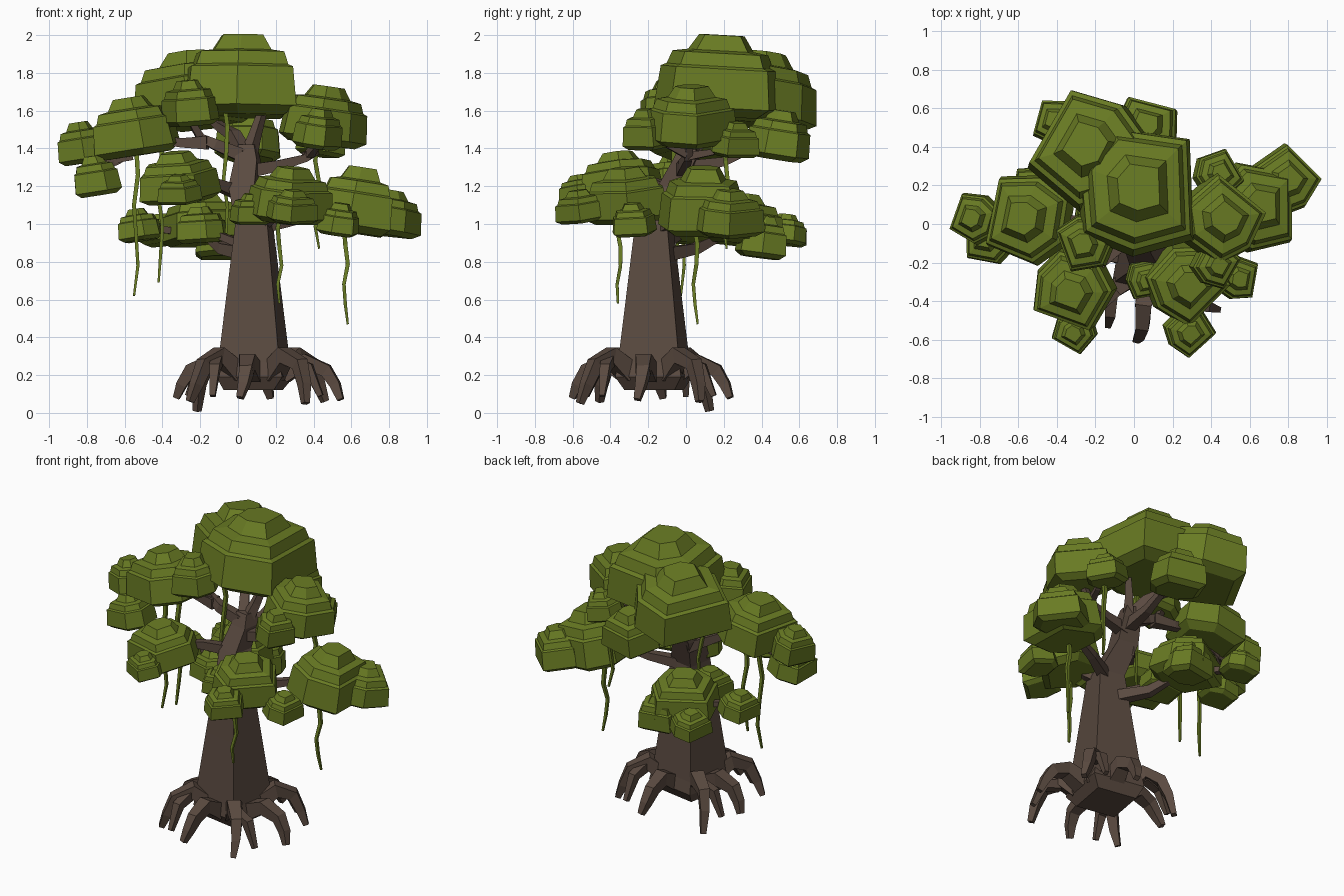
import bpy, bmesh, math
from mathutils import Vector, Matrix


def material(name, col):
    m = bpy.data.materials.new(name)
    m.diffuse_color = (*col, 1)
    return m


GREEN = material("leaf green", (0.142, 0.200, 0.017))
BROWN = material("bark brown", (0.102, 0.068, 0.051))


def loft(name, rings, mat):
    """Skin a list of closed rings (lists of Vectors) and cap both ends."""
    bm = bmesh.new()
    vr = [[bm.verts.new(p) for p in r] for r in rings]
    n = len(vr[0])
    for a, b in zip(vr, vr[1:]):
        for i in range(n):
            j = (i + 1) % n
            bm.faces.new((a[i], a[j], b[j], b[i]))
    bm.faces.new(vr[0][::-1])
    bm.faces.new(vr[-1])
    bmesh.ops.recalc_face_normals(bm, faces=bm.faces)
    me = bpy.data.meshes.new(name)
    bm.to_mesh(me)
    bm.free()
    me.materials.append(mat)
    ob = bpy.data.objects.new(name, me)
    bpy.context.collection.objects.link(ob)
    return ob


def tube(name, pts, radii, mat, sides=4):
    """Tapered low-poly limb along a path."""
    pts = [Vector(p) for p in pts]
    d = pts[-1] - pts[0]
    side = Vector((-d.y, d.x, 0))
    side = side.normalized() if side.length > 0.08 else Vector((1, 0, 0))
    rings = []
    for i, p in enumerate(pts):
        t = (pts[min(i + 1, len(pts) - 1)] - pts[max(i - 1, 0)]).normalized()
        v = t.cross(side).normalized()
        u = v.cross(t)
        ring = []
        for k in range(sides):
            a = math.tau * (k + 0.5) / sides
            ring.append(p + radii[i] * (math.cos(a) * u + math.sin(a) * v))
        rings.append(ring)
    return loft(name, rings, mat)


# --- trunk: square section, slightly turned, leaning back at the top
TRUNK = [(0.08, -0.17, 0.12, 0.19), (0.09, -0.17, 0.19, 0.25),
         (0.085, -0.17, 0.27, 0.232), (0.085, -0.17, 0.68, 0.170),
         (0.085, -0.17, 1.00, 0.122), (0.03, -0.07, 1.20, 0.098),
         (0.05, 0.0, 1.34, 0.085), (0.05, 0.02, 1.42, 0.06)]
loft("trunk", [[Vector((x + r * math.cos(math.radians(35 + 90 * k)),
                        y + r * math.sin(math.radians(35 + 90 * k)), z))
                for k in range(4)] for x, y, z, r in TRUNK], BROWN)

# --- roots: (direction in degrees, reach, tip height), arching out and down
ROOTS = [(-10, 0.45, 0.07), (35, 0.44, 0.06), (80, 0.42, 0.08), (136, 0.44, 0.01),
         (172, 0.43, 0.08), (-142, 0.45, 0.06), (-102, 0.43, 0.08), (-56, 0.46, 0.05)]
for n, (deg, reach, tip) in enumerate(ROOTS):
    def at(f, z, turn=0):
        a = math.radians(deg + turn)
        return (0.1 + reach * f * math.cos(a), -0.18 + reach * f * math.sin(a), z)
    lift = 0.025 if n % 2 else -0.01
    tube(f"root_{n}", [at(0.32, 0.21), at(0.58, 0.28 + lift), at(0.82, 0.235 + lift, 3),
                       at(0.93, 0.15, 2), at(1, tip)],
         [0.075, 0.06, 0.048, 0.038, 0.024], BROWN)
    if n % 2:  # side shoot on the corner roots
        tube(f"root_shoot_{n}", [at(0.6, 0.28), at(0.8, 0.24, 14), at(0.93, 0.09, 18)],
             [0.045, 0.038, 0.02], BROWN)

# --- foliage: (x, y, bottom, top, radius, direction of the long side)
CLUMPS = [
    (0.03, 0.18, 1.57, 2.00, 0.36, 2), (-0.24, 0.39, 1.52, 1.91, 0.32, 150),
    (-0.56, 0.03, 1.36, 1.67, 0.25, 168), (-0.83, 0.03, 1.32, 1.54, 0.14, 160),
    (-0.76, -0.07, 1.15, 1.36, 0.15, 180), (0.455, 0.03, 1.42, 1.73, 0.235, 51),
    (0.43, -0.21, 1.40, 1.61, 0.13, -30), (0.44, 0.26, 1.36, 1.54, 0.135, 30),
    (0.64, 0.09, 0.95, 1.30, 0.25, 0), (0.79, 0.23, 0.94, 1.18, 0.185, 45),
    (0.06, 0.50, 1.34, 1.60, 0.185, 75), (-0.19, 0.29, 0.89, 1.16, 0.23, 120),
    (-0.41, 0.53, 0.89, 1.05, 0.13, 165), (-0.53, 0.18, 0.91, 1.08, 0.13, 170),
    (-0.10, 0.41, 0.82, 1.04, 0.15, 100), (-0.26, -0.10, 1.52, 1.76, 0.16, 200),
    (-0.20, 0.03, 0.90, 1.09, 0.15, 170), (-0.32, -0.35, 1.12, 1.38, 0.225, -110),
    (-0.31, -0.56, 1.11, 1.26, 0.12, -120), (0.28, -0.31, 1.01, 1.30, 0.225, -45),
    (0.07, -0.29, 1.00, 1.16, 0.12, -80), (0.29, -0.56, 1.01, 1.18, 0.135, -48),
    (0.54, -0.28, 0.94, 1.11, 0.125, -10)]
# uneven six-sided outline: (angle, radius) and stepped dome: (radius, height)
OUTLINE = [(-44, 1.05), (44, 1.04), (112, 1.0), (158, 0.97), (216, 1.05), (262, 0.95)]
DOME = [(0.76, 0), (1.0, 0.11), (0.93, 0.59), (0.84, 0.62), (0.76, 0.78),
        (0.52, 0.81), (0.36, 1.0)]
for n, (x, y, z0, z1, r, turn) in enumerate(CLUMPS):
    tilt = Matrix.Rotation(math.radians(9) * min(1, math.hypot(x, y) / 0.5), 3,
                           Vector((-y, x, 0)))
    mid = Vector((x, y, (z0 + z1) / 2))
    rings = []
    for fr, fz in DOME:
        ring = []
        for da, s in OUTLINE:
            a = math.radians(turn + da)
            ring.append(mid + tilt @ Vector((r * fr * s * math.cos(a), r * fr * s * math.sin(a),
                                             (fz - 0.5) * (z1 - z0))))
        rings.append(ring)
    loft(f"foliage_{n}", rings, GREEN)

# --- branches: crooked limbs from the trunk into the clumps
BRANCHES = [
    [(0.05, 0.0, 1.34), (0.09, 0.06, 1.47), (0.15, 0.12, 1.66)],
    [(0.04, 0.0, 1.36), (-0.02, 0.10, 1.47), (-0.10, 0.24, 1.52), (-0.2, 0.36, 1.62)],
    [(0.03, 0.0, 1.36), (-0.12, -0.02, 1.42), (-0.20, 0.0, 1.46), (-0.27, -0.05, 1.58)],
    [(-0.16, -0.01, 1.43), (-0.3, 0.02, 1.43), (-0.52, 0.03, 1.46)],
    [(0.02, -0.03, 1.16), (-0.14, -0.18, 1.22), (-0.32, -0.34, 1.25)],
    [(0.06, -0.02, 1.28), (0.22, -0.01, 1.31), (0.36, 0.01, 1.35), (0.46, 0.03, 1.5)],
    [(0.05, 0.0, 1.30), (0.06, 0.2, 1.33), (0.06, 0.46, 1.45)],
    [(0.10, -0.14, 0.98), (0.3, -0.04, 1.02), (0.6, 0.06, 1.1)],
    [(0.06, -0.1, 0.84), (-0.08, 0.05, 0.87), (-0.14, 0.15, 0.92), (-0.2, 0.28, 0.97)],
    [(0.10, -0.19, 0.98), (0.17, -0.26, 1.03), (0.27, -0.31, 1.12)]]
for n, path in enumerate(BRANCHES):
    m = len(path) - 1
    tube(f"branch_{n}", path, [0.05 - 0.03 * i / m for i in range(m + 1)], BROWN)

# --- twigs reaching the outer small clumps
TWIGS = [
    [(-0.5, 0.03, 1.42), (-0.64, 0.03, 1.33), (-0.74, -0.03, 1.28)],
    [(-0.56, 0.03, 1.36), (-0.68, 0.02, 1.33), (-0.8, 0.03, 1.4)],
    [(0.38, 0.0, 1.37), (0.42, -0.1, 1.42), (0.43, -0.2, 1.48)],
    [(0.36, 0.02, 1.36), (0.41, 0.14, 1.38), (0.44, 0.24, 1.43)],
    [(-0.3, -0.36, 1.16), (-0.31, -0.54, 1.17)],
    [(0.28, -0.31, 1.05), (0.29, -0.54, 1.08)],
    [(0.28, -0.3, 1.05), (0.52, -0.28, 1.02)],
    [(-0.2, 0.3, 0.94), (-0.41, 0.5, 0.95)],
    [(-0.2, 0.25, 0.95), (-0.5, 0.18, 0.98)],
    [(0.0, -0.1, 0.9), (-0.2, 0.03, 0.98)]]
for n, path in enumerate(TWIGS):
    tube(f"twig_{n}", path, [0.03, 0.022, 0.014][:len(path)], BROWN)

# --- hanging vines: (x, y, top, bottom)
VINES = [(-0.54, -0.02, 1.42, 0.62), (-0.41, -0.05, 1.44, 0.69), (0.22, -0.355, 1.08, 0.58),
         (0.42, 0.21, 1.45, 0.87), (0.57, 0.05, 1.0, 0.47), (-0.065, -0.06, 1.66, 0.95)]
for n, (x, y, top, bot) in enumerate(VINES):
    path = [(x + 0.012 * math.sin(i * 2.1 + n), y + 0.012 * math.cos(i * 1.7 + n),
             top + (bot - top) * i / 5) for i in range(6)]
    tube(f"vine_{n}", path, [0.017, 0.016, 0.015, 0.013, 0.012, 0.008], GREEN)
